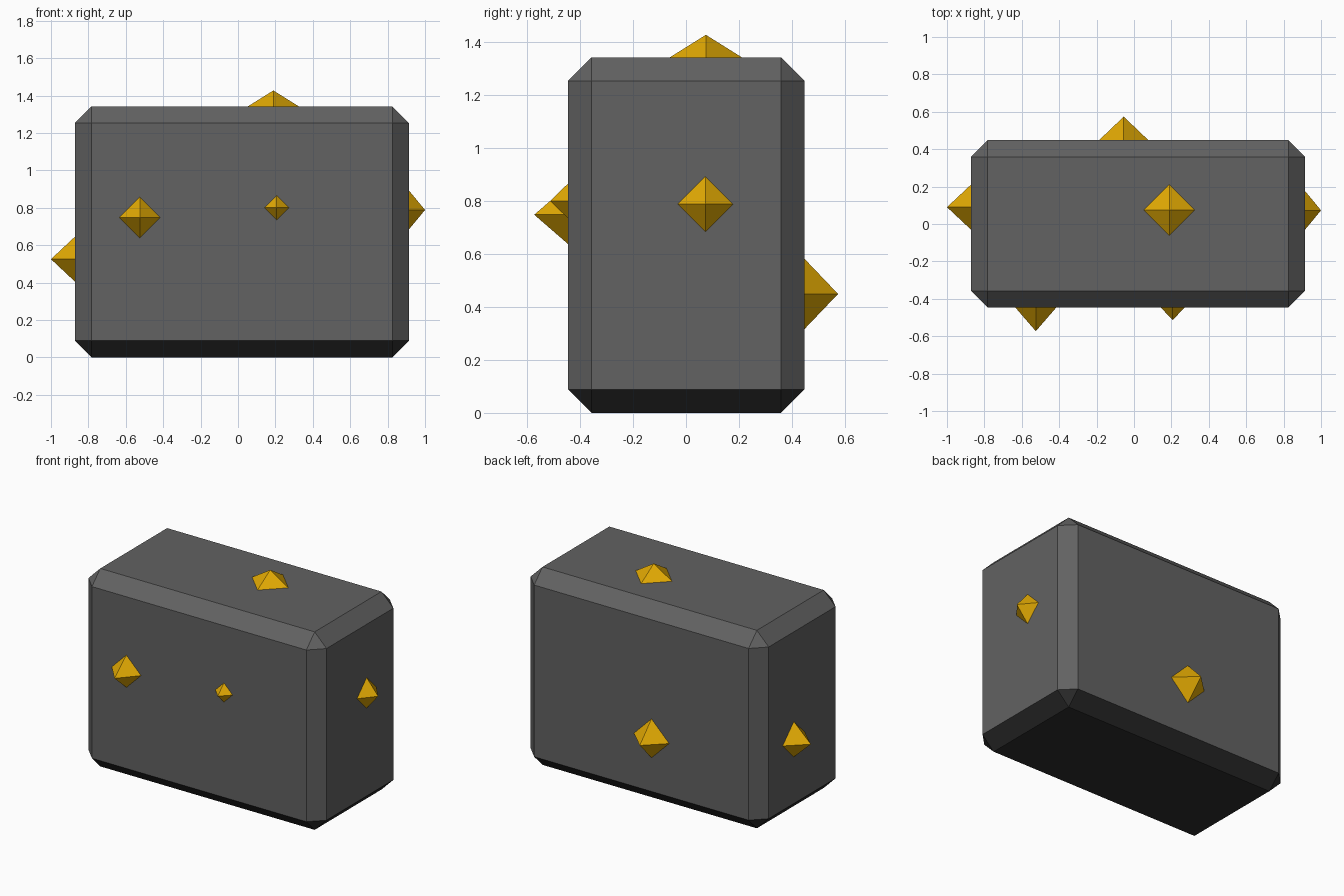
import bpy, bmesh
from mathutils import Vector

if "Cube" in bpy.data.objects:
    bpy.data.objects.remove(bpy.data.objects["Cube"])


def material(name, color):
    m = bpy.data.materials.new(name)
    m.diffuse_color = (*color, 1)
    m.use_nodes = True
    m.node_tree.nodes["Principled BSDF"].inputs["Base Color"].default_value = m.diffuse_color
    return m


STONE = material("dark_stone", (0.122, 0.122, 0.122))
BASE = material("black_base", (0.027, 0.027, 0.027))
GOLD = material("gold", (0.76, 0.40, 0.001))


def finish(name, bm, *mats):
    bmesh.ops.recalc_face_normals(bm, faces=bm.faces)
    if len(mats) > 1:
        # Downward faces take the second colour
        for f in bm.faces:
            f.normal_update()
            f.material_index = int(f.normal.z < -0.1)
    me = bpy.data.meshes.new(name)
    bm.to_mesh(me)
    bm.free()
    for m in mats:
        me.materials.append(m)
    ob = bpy.data.objects.new(name, me)
    bpy.context.collection.objects.link(ob)


# Chamfered rock block with a black underside
bm = bmesh.new()
bmesh.ops.create_cube(bm, size=1)
bmesh.ops.scale(bm, vec=(1.786, 0.894, 1.342), verts=bm.verts)
bmesh.ops.translate(bm, vec=(0.021, 0.001, 0.671), verts=bm.verts)
bmesh.ops.bevel(bm, geom=bm.edges[:], offset=0.089, offset_type='OFFSET',
                segments=1, affect='EDGES')
finish("rock_block", bm, STONE, BASE)


# Octahedral nuggets half sunk into the faces
def nugget(name, centre, axis, half, depth):
    bm = bmesh.new()
    for a in range(3):
        for s in (-1, 1):
            v = Vector(centre)
            v[a] += s * (depth if a == axis else half)
            bm.verts.new(v)
    bmesh.ops.convex_hull(bm, input=bm.verts[:])
    finish(name, bm, GOLD)


nugget("front_large_nugget", (-0.525, -0.446, 0.748), 1, 0.11, 0.127)
nugget("front_small_nugget", (0.207, -0.446, 0.80), 1, 0.065, 0.067)
nugget("right_nugget", (0.914, 0.073, 0.788), 0, 0.104, 0.086)
nugget("left_nugget", (-0.872, 0.09, 0.525), 0, 0.12, 0.128)
nugget("back_nugget", (-0.055, 0.448, 0.449), 1, 0.132, 0.126)
nugget("top_nugget", (0.189, 0.075, 1.342), 2, 0.136, 0.085)
